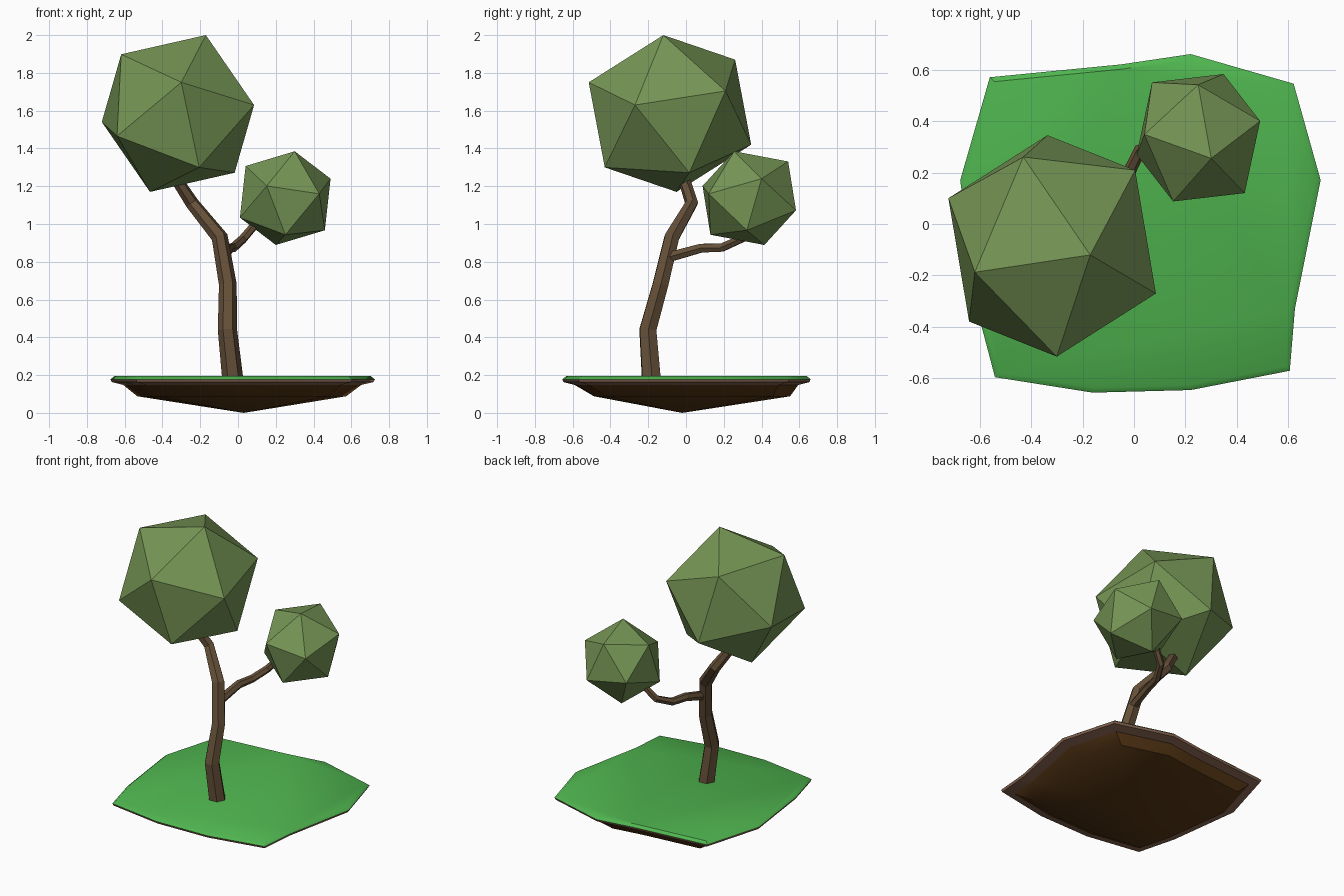
import bpy, bmesh
from mathutils import Matrix, Vector

if "Cube" in bpy.data.objects:
    bpy.data.objects.remove(bpy.data.objects["Cube"])


def material(name, rgb):
    m = bpy.data.materials.new(name)
    m.diffuse_color = (*rgb, 1)
    m.use_nodes = True
    m.node_tree.nodes["Principled BSDF"].inputs["Base Color"].default_value = m.diffuse_color
    return m


LEAF = material("leaf", (0.18, 0.30, 0.09))
BARK = material("bark", (0.13, 0.08, 0.04))
GRASS = material("grass", (0.08, 0.47, 0.08))
SOIL = material("soil", (0.10, 0.04, 0.008))
RIM = material("rim", (0.26, 0.14, 0.09))


def finish(bm, name, mat):
    bmesh.ops.recalc_face_normals(bm, faces=bm.faces)
    mesh = bpy.data.meshes.new(name)
    bm.to_mesh(mesh)
    bm.free()
    mesh.materials.append(mat)
    ob = bpy.data.objects.new(name, mesh)
    bpy.context.collection.objects.link(ob)
    return ob


def smooth(ob, angle):
    bpy.ops.object.select_all(action='DESELECT')
    ob.select_set(True)
    bpy.context.view_layer.objects.active = ob
    bpy.ops.object.shade_smooth_by_angle(angle=angle)


def crown(name, centre, corners):
    """Icosahedron turned so that one face has the three given corner offsets."""
    bm = bmesh.new()
    bmesh.ops.create_icosphere(bm, subdivisions=1, radius=1)
    bm.faces.ensure_lookup_table()
    source = Matrix([v.co for v in bm.faces[0].verts]).transposed()
    target = Matrix(corners).transposed()
    turn = target @ source.inverted()
    for v in bm.verts:
        v.co = turn @ v.co + Vector(centre)
    finish(bm, name, LEAF)


def limb(name, points):
    """Six-sided tapering tube through (x, y, z, radius) points."""
    cu = bpy.data.curves.new(name, 'CURVE')
    cu.dimensions = '3D'
    cu.bevel_depth = 1
    cu.bevel_resolution = 1
    cu.use_fill_caps = True
    sp = cu.splines.new('POLY')
    sp.points.add(len(points) - 1)
    for p, (x, y, z, r) in zip(sp.points, points):
        p.co = (x, y, z, 1)
        p.radius = r
    sp.use_smooth = False
    cu.materials.append(BARK)
    ob = bpy.data.objects.new(name, cu)
    bpy.context.collection.objects.link(ob)
    bpy.ops.object.select_all(action='DESELECT')
    ob.select_set(True)
    bpy.context.view_layer.objects.active = ob
    bpy.ops.object.convert(target='MESH')


# island outline seen from the top
OUTLINE = [(-0.56, 0.57), (-0.05, 0.62), (0.22, 0.66), (0.62, 0.545), (0.725, 0.17),
           (0.625, -0.33), (0.605, -0.57), (0.22, -0.645), (-0.16, -0.655),
           (-0.54, -0.595), (-0.61, -0.33), (-0.675, 0.17)]


def layer(name, mat, rings, cap=False, tip=None):
    """Bands between scaled copies of the outline; rings are (scale, y shift, z)."""
    bm = bmesh.new()
    loops = [[bm.verts.new((x * s, y * s + dy, z)) for x, y in OUTLINE]
             for s, dy, z in rings]
    n = len(OUTLINE)
    for a, b in zip(loops, loops[1:]):
        for i in range(n):
            j = (i + 1) % n
            bm.faces.new((a[i], a[j], b[j], b[i]))
    if cap:
        bm.faces.new(loops[-1])
    if tip:
        t = bm.verts.new(tip)
        for i in range(n):
            bm.faces.new((loops[-1][i], loops[-1][(i + 1) % n], t))
    ob = finish(bm, name, mat)
    # open bands: make the normals face outward and, on the soil, down
    up = sum(p.normal.z * p.area for p in ob.data.polygons)
    if (up > 0) != cap:
        ob.data.flip_normals()
    smooth(ob, 0.7)


# ground
layer("grass_top", GRASS, [(1.0, 0, 0.178), (0.97, 0, 0.194)], cap=True)
layer("soil_rim", RIM, [(1.0, 0, 0.178), (0.99, 0, 0.163), (0.90, 0, 0.148)])
layer("soil_base", SOIL, [(0.90, 0, 0.148), (0.79, 0.03, 0.088)], tip=(0.03, -0.02, 0))

# trunk and side branch
limb("trunk", [(-0.027, -0.183, 0.17, 0.056), (-0.056, -0.202, 0.44, 0.051),
               (-0.054, -0.135, 0.68, 0.047), (-0.097, -0.075, 0.93, 0.044),
               (-0.243, 0.03, 1.11, 0.036), (-0.315, -0.005, 1.22, 0.032),
               (-0.35, -0.04, 1.32, 0.028)])
limb("branch", [(-0.07, -0.09, 0.825, 0.03), (-0.05, 0.08, 0.872, 0.027),
                (-0.025, 0.19, 0.875, 0.025), (0.025, 0.29, 0.92, 0.024),
                (0.11, 0.33, 1.02, 0.022)])

# leaf crowns
crown("large_crown", (-0.318, -0.085, 1.585),
      [(0.148, -0.035, 0.415), (0.018, -0.43, 0.165), (0.403, -0.185, 0.045)])
crown("small_crown", (0.25, 0.335, 1.137),
      [(0.05, -0.08, 0.248), (0.24, 0.065, 0.103), (0.18, -0.215, 0.023)])
